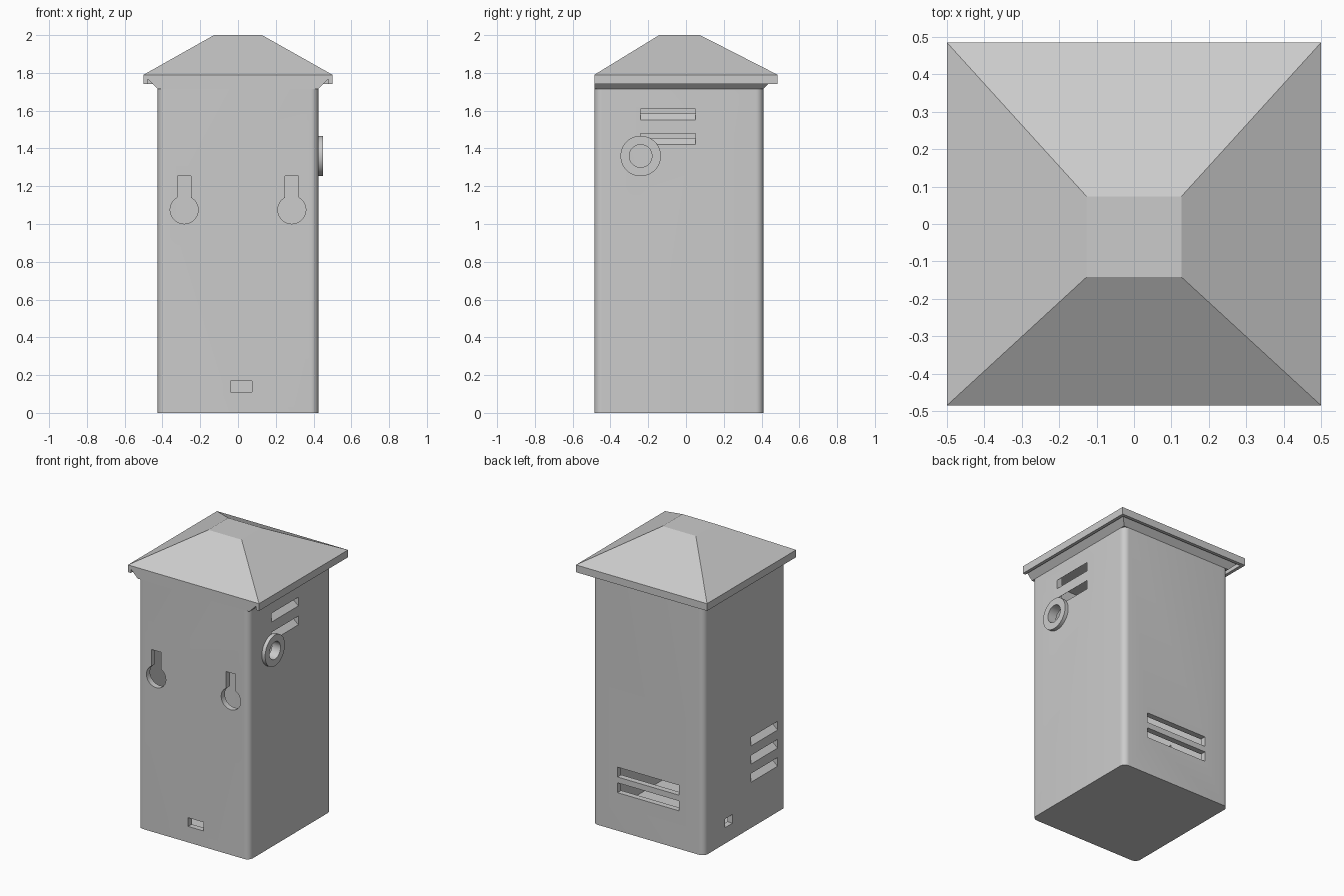
import bpy, bmesh, math
from mathutils import Vector

if "Cube" in bpy.data.objects:
    bpy.data.objects.remove(bpy.data.objects["Cube"])

HX, Y0, Y1 = 0.425, -0.485, 0.41      # body half width, front, back
WALL, BODY_TOP = 0.04, 1.715

grey = bpy.data.materials.new("plain grey")
grey.use_nodes = True
grey.diffuse_color = (0.6, 0.6, 0.6, 1)
grey.node_tree.nodes["Principled BSDF"].inputs["Base Color"].default_value = (0.6, 0.6, 0.6, 1)


def make(name, bm):
    bmesh.ops.recalc_face_normals(bm, faces=bm.faces)
    mesh = bpy.data.meshes.new(name)
    bm.to_mesh(mesh)
    bm.free()
    mesh.materials.append(grey)
    ob = bpy.data.objects.new(name, mesh)
    bpy.context.collection.objects.link(ob)
    return ob


def prism(name, points, sweep):
    """Closed 3D outline swept along a vector."""
    bm = bmesh.new()
    face = bm.faces.new([bm.verts.new(p) for p in points])
    new = bmesh.ops.extrude_face_region(bm, geom=[face])["geom"]
    bmesh.ops.translate(bm, vec=sweep, verts=[v for v in new if isinstance(v, bmesh.types.BMVert)])
    # keep the starting cap if the extrusion consumed it
    bmesh.ops.holes_fill(bm, edges=[e for e in bm.edges if e.is_boundary])
    return make(name, bm)


def rect(x, ya, yb, z):
    return [(-x, ya, z), (x, ya, z), (x, yb, z), (-x, yb, z)]


def frustum(name, low, high):
    bm = bmesh.new()
    a = [bm.verts.new(p) for p in low]
    b = [bm.verts.new(p) for p in high]
    bm.faces.new(a)
    bm.faces.new(b)
    for i in range(4):
        j = (i + 1) % 4
        bm.faces.new((a[i], a[j], b[j], b[i]))
    return make(name, bm)


def box(name, lo, hi):
    (x0, ya, z0), (x1, yb, z1) = lo, hi
    base = [(x0, ya, z0), (x1, ya, z0), (x1, yb, z0), (x0, yb, z0)]
    return prism(name, base, (0, 0, z1 - z0))


def rounded(inset, radius, z, steps=8):
    """Plan outline of the housing with rounded corners."""
    x, ya, yb = HX - inset - radius, Y0 + inset + radius, Y1 - inset - radius
    pts = []
    for k, (cx, cy) in enumerate([(x, yb), (-x, yb), (-x, ya), (x, ya)]):
        for i in range(steps + 1):
            a = math.pi / 2 * (k + i / steps)
            pts.append((cx + radius * math.cos(a), cy + radius * math.sin(a), z))
    return pts


def disc(x, y, z, r, n=48):
    turns = [2 * math.pi * i / n for i in range(n)]
    return [(x, y + r * math.cos(a), z + r * math.sin(a)) for a in turns]


def louvre(side, ya, yb, z0, height=0.06, slope=0.875):
    """Side vent cutter rising towards the inside."""
    pts = []
    for depth, h in ((-0.02, 0), (-0.02, height), (0.06, height), (0.06, 0)):
        pts.append((side * (HX - depth), ya, z0 + h + slope * depth))
    return prism("vent_cutter", pts, (0, yb - ya, 0))


def cut(target, cutter):
    cutter.hide_render = True
    mod = target.modifiers.new("cut", "BOOLEAN")
    mod.operation, mod.solver, mod.object = "DIFFERENCE", "EXACT", cutter
    bpy.context.view_layer.objects.active = target
    bpy.ops.object.modifier_apply(modifier=mod.name)
    bpy.data.objects.remove(cutter)


def smooth(ob):
    bpy.ops.object.select_all(action="DESELECT")
    ob.select_set(True)
    bpy.context.view_layer.objects.active = ob
    bpy.ops.object.shade_smooth_by_angle(angle=math.radians(30))


# Hollow housing
body = prism("housing", rounded(0, 0.04, 0), (0, 0, BODY_TOP))
cut(body, prism("cavity_cutter", rounded(WALL, 0.02, WALL), (0, 0, 2)))

# Keyhole hangers on the front
for cx in (-0.285, 0.285):
    r, w, top, cz = 0.074, 0.036, 1.255, 1.075
    start = math.asin(w / r)
    outline = [(cx + w, -0.6, top), (cx - w, -0.6, top)]
    for i in range(33):
        a = start + (2 * math.pi - 2 * start) * i / 32
        outline.append((cx - r * math.sin(a), -0.6, cz + r * math.cos(a)))
    cut(body, prism("keyhole_cutter", outline, (0, 0.2, 0)))

# Cable openings
cut(body, box("cable_cutter", (-0.04, -0.6, 0.11), (0.075, -0.4, 0.17)))
cut(body, box("cable_cutter", (-0.5, 0.10, 0.11), (-0.35, 0.18, 0.17)))

# Vents: two high on one side, three low on the other, two at the back
for z in (1.42, 1.55):
    cut(body, louvre(1, -0.24, 0.05, z))
for z in (0.315, 0.44, 0.565):
    cut(body, louvre(-1, -0.39, -0.10, z))
for z in (0.262, 0.37):
    cut(body, box("vent_cutter", (-0.235, 0.3, z), (0.235, 0.5, z + 0.068)))

# Ring around the round side port
ring = prism("port_ring", disc(HX - 0.005, -0.24, 1.36, 0.107), (0.03, 0, 0))
for part in (body, ring):
    cut(part, prism("port_cutter", disc(0.3, -0.24, 1.36, 0.06), (0.3, 0, 0)))
    smooth(part)

# Flared collar under the roof, flush at the front
frustum("roof_collar", rect(HX, Y0, Y1, BODY_TOP), rect(HX + 0.05, Y0, Y1 + 0.05, 1.765))

# Roof slab with a drip lip on three sides
box("roof_slab", (-0.5, -0.485, 1.765), (0.5, 0.485, 1.79))
for side in (-1, 1):
    xs = sorted((side * 0.478, side * 0.5))
    box("drip_lip_side", (xs[0], -0.485, 1.74), (xs[1], 0.485, 1.765))
box("drip_lip_back", (-0.478, 0.463, 1.74), (0.478, 0.485, 1.765))

# Hipped roof with a flat top
frustum("hipped_roof", rect(0.5, -0.485, 0.485, 1.79), rect(0.127, -0.142, 0.074, 2.0))
